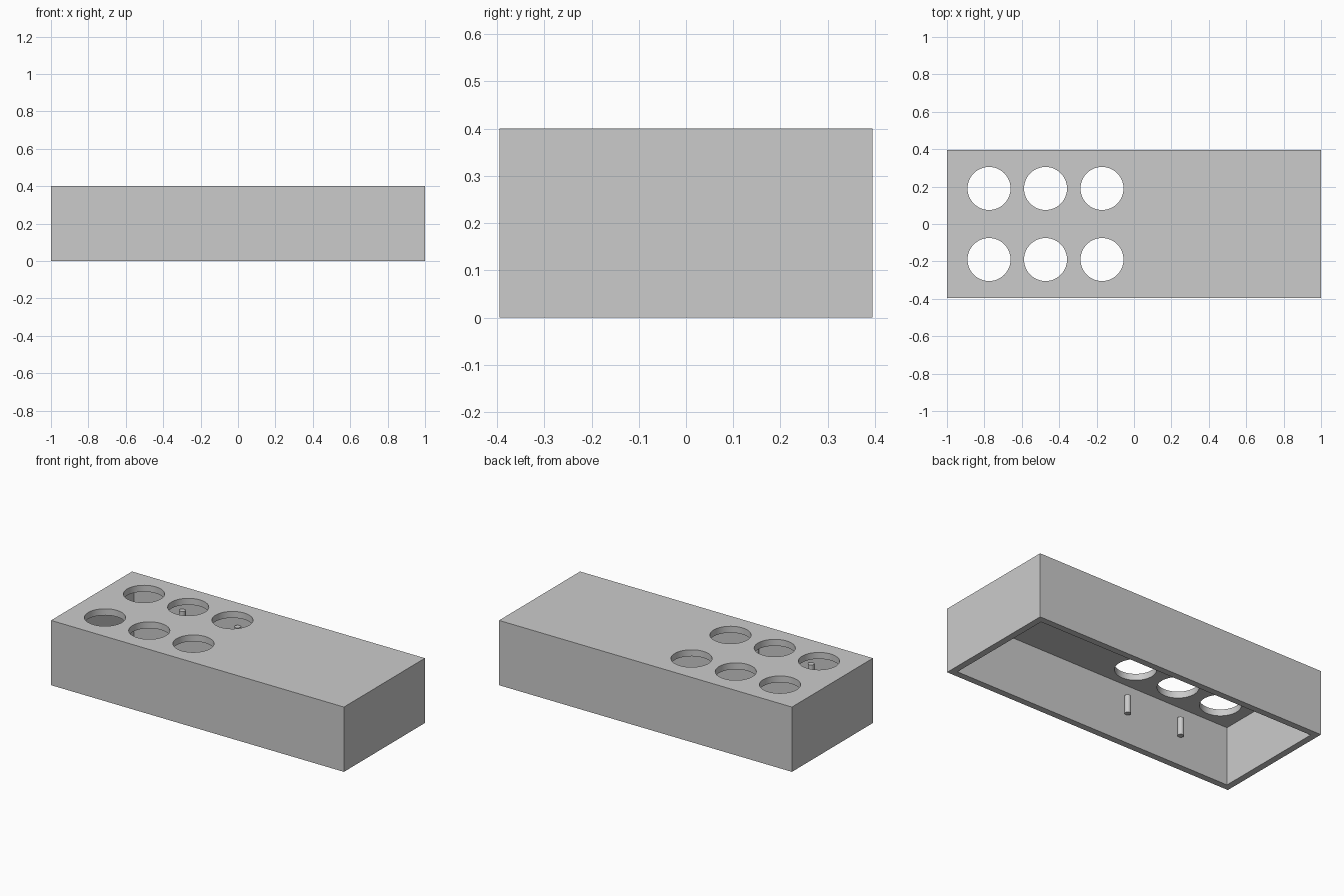
import bpy
import math

if "Cube" in bpy.data.objects:
    bpy.data.objects.remove(bpy.data.objects["Cube"], do_unlink=True)

LENGTH, WIDTH, HEIGHT, WALL = 2.0, 0.79, 0.4, 0.04

grey = bpy.data.materials.new("light_grey")
colour = (0.6, 0.6, 0.6, 1)
grey.diffuse_color = colour
grey.use_nodes = True
grey.node_tree.nodes["Principled BSDF"].inputs["Base Color"].default_value = colour


def box(name, size, centre):
    bpy.ops.mesh.primitive_cube_add(size=1, location=centre)
    obj = bpy.context.object
    obj.name = name
    obj.scale = size
    bpy.ops.object.transform_apply(location=True, rotation=False, scale=True)
    return obj


def cylinder(name, radius, x, y, bottom, top, sides):
    bpy.ops.mesh.primitive_cylinder_add(
        vertices=sides, radius=radius, depth=top - bottom,
        location=(x, y, (bottom + top) / 2))
    obj = bpy.context.object
    obj.name = name
    return obj


def smooth(obj):
    bpy.ops.object.select_all(action="DESELECT")
    obj.select_set(True)
    bpy.context.view_layer.objects.active = obj
    bpy.ops.object.shade_smooth_by_angle(angle=math.radians(30))


def cut(target, cutter):
    cutter.hide_render = True
    mod = target.modifiers.new("cut", "BOOLEAN")
    mod.operation = "DIFFERENCE"
    mod.solver = "EXACT"
    mod.object = cutter
    bpy.context.view_layer.objects.active = target
    bpy.ops.object.modifier_apply(modifier=mod.name)
    bpy.data.objects.remove(cutter, do_unlink=True)


# Case: a thin-walled box, open underneath
case = box("case", (LENGTH, WIDTH, HEIGHT), (0, 0, HEIGHT / 2))
cut(case, box("cavity", (LENGTH - 2 * WALL, WIDTH - 2 * WALL, HEIGHT),
              (0, 0, HEIGHT / 2 - WALL)))

# Two rows of three round holes through the top
for x in (-0.775, -0.473, -0.171):
    for y in (-0.19, 0.19):
        cut(case, cylinder("hole_cutter", 0.115, x, y, 0.3, 0.5, 64))
case.data.materials.clear()
case.data.materials.append(grey)
smooth(case)

# Four small upright pins against the long inner walls
for x, end in ((-0.617, "right"), (-0.24, "left")):
    for y, side in ((-0.339, "front"), (0.339, "back")):
        pin = cylinder(f"{side}_{end}_pin", 0.018, x, y, 0.175, 0.285, 32)
        pin.data.materials.append(grey)
        smooth(pin)
